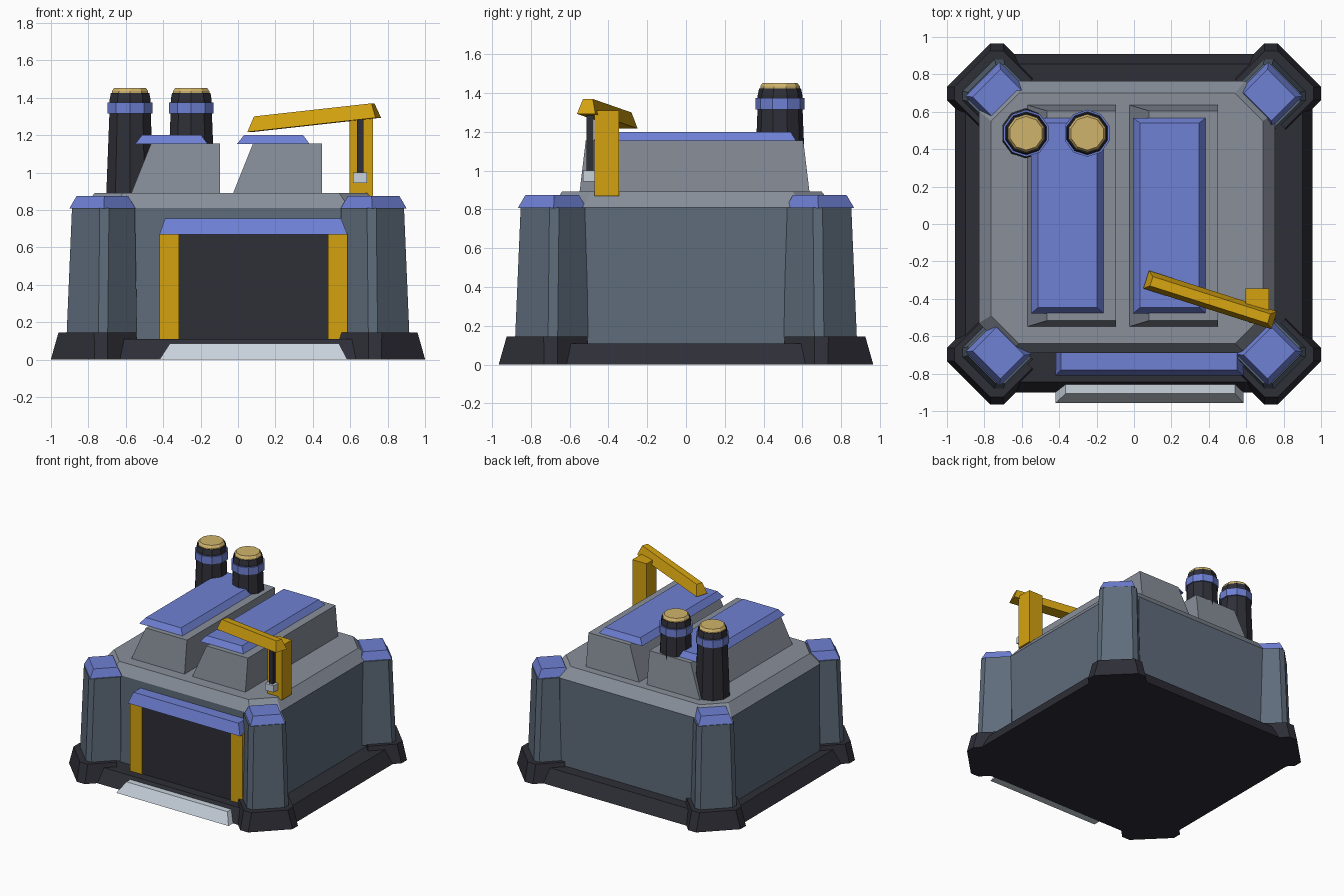
import bpy, bmesh, math
from mathutils import Matrix, Vector

if "Cube" in bpy.data.objects:
    bpy.data.objects.remove(bpy.data.objects["Cube"])


def mat(name, r, g, b):
    lin = lambda c: ((c / 255 + 0.055) / 1.055) ** 2.4 if c > 10 else c / 255 / 12.92
    m = bpy.data.materials.new(name)
    m.diffuse_color = (lin(r), lin(g), lin(b), 1)
    m.use_nodes = True
    m.node_tree.nodes["Principled BSDF"].inputs["Base Color"].default_value = m.diffuse_color
    return m


DARK = mat("charcoal", 46, 46, 55)
SLATE = mat("slate", 94, 108, 123)
GREY = mat("roof grey", 136, 143, 154)
BLUE = mat("trim blue", 110, 128, 212)
YELLOW = mat("safety yellow", 212, 162, 16)
LIGHT = mat("pale steel", 200, 210, 220)
GOLD = mat("vent gold", 208, 180, 108)


def loft(name, rings, material, matrix=Matrix()):
    """Closed solid through rings of points, all with the same count."""
    bm = bmesh.new()
    vs = [[bm.verts.new(matrix @ Vector(p)) for p in ring] for ring in rings]
    n = len(vs[0])
    bm.faces.new(vs[0])
    bm.faces.new(vs[-1])
    for a, b in zip(vs, vs[1:]):
        for i in range(n):
            j = (i + 1) % n
            bm.faces.new((a[i], a[j], b[j], b[i]))
    bmesh.ops.recalc_face_normals(bm, faces=bm.faces)
    me = bpy.data.meshes.new(name)
    bm.to_mesh(me)
    bm.free()
    me.materials.append(material)
    ob = bpy.data.objects.new(name, me)
    bpy.context.collection.objects.link(ob)
    return ob


def rect(x0, x1, y0, y1, z):
    return [(x0, y0, z), (x1, y0, z), (x1, y1, z), (x0, y1, z)]


def octagon(x0, x1, y0, y1, c, z):
    return [(x0 + c, y0, z), (x1 - c, y0, z), (x1, y0 + c, z), (x1, y1 - c, z),
            (x1 - c, y1, z), (x0 + c, y1, z), (x0, y1 - c, z), (x0, y0 + c, z)]


def pier_ring(outer, inner, w, c, z):
    """Rectangle with its two outward (+x) corners cut."""
    return [(-inner, -w, z), (outer - c, -w, z), (outer, -w + c, z),
            (outer, w - c, z), (outer - c, w, z), (-inner, w, z)]


def box(name, x0, x1, y0, y1, z0, z1, material):
    return loft(name, [rect(x0, x1, y0, y1, z0), rect(x0, x1, y0, y1, z1)], material)


# Base plinth, walls and bevelled roof
loft("plinth", [octagon(-.957, .955, -.9, .91, .2, 0),
                octagon(-.90, .90, -.845, .855, .2, .11)], DARK)
loft("walls", [octagon(-.83, .755, -.69, .765, .16, .06),
               octagon(-.83, .755, -.69, .765, .16, .81)], SLATE)
loft("roof", [octagon(-.83, .755, -.69, .765, .16, .81),
              octagon(-.765, .69, -.64, .70, .15, .892)], GREY)

# Diagonal corner piers with feet and caps
for sx, sy, label in ((1, 1, "back_right"), (-1, 1, "back_left"),
                      (-1, -1, "front_left"), (1, -1, "front_right")):
    m = Matrix.Translation((.725 * sx, .69 * sy, 0)) @ Matrix.Rotation(math.atan2(sy, sx), 4, 'Z')
    loft("foot_" + label, [pier_ring(.225, .07, .215, .05, 0),
                           pier_ring(.197, .07, .185, .05, .145)], DARK, m)
    loft("pier_" + label, [pier_ring(.15, .107, .155, .035, .14),
                           pier_ring(.125, .105, .14, .035, .81)], SLATE, m)
    loft("pier_cap_" + label, [rect(-.12, .12, -.13, .13, .808),
                               rect(-.09, .09, -.105, .105, .875)], BLUE, m)

# Garage door with posts, lintel and ramp
box("door_panel", -.32, .485, -.77, -.68, .10, .68, DARK)
for label, x in (("left", -.42), ("right", .48)):
    box("door_post_" + label, x, x + .105, -.78, -.68, .105, .675, YELLOW)
loft("door_lintel", [rect(-.42, .585, -.81, -.68, .67),
                     rect(-.39, .55, -.78, -.68, .755)], BLUE)
loft("ramp", [rect(-.42, .585, -.957, -.893, 0),
              rect(-.365, .54, -.907, -.852, .085)], LIGHT)

# Two roof housings, sloped on the left, with overhanging blue panels
for label, x in (("left", -.575), ("right", -.03)):
    loft("housing_" + label, [rect(x, x + .48, -.55, .638, .88),
                              rect(x + .11, x + .48, -.517, .605, 1.155)], GREY)
    loft("housing_panel_" + label, [rect(x + .025, x + .413, -.478, .568, 1.153),
                                    rect(x + .062, x + .378, -.447, .54, 1.2)], BLUE)


# Exhaust stacks
def stack_part(name, cx, steps, material):
    n = 10
    rings = [[(cx + r * math.cos(2 * math.pi * (i + .5) / n),
               .485 + r * math.sin(2 * math.pi * (i + .5) / n), z) for i in range(n)]
             for r, z in steps]
    loft(name, rings, material)


for label, x in (("left", -.577), ("right", -.25)):
    stack_part("stack_" + label, x, [(.134, .88), (.116, 1.32), (.115, 1.39), (.108, 1.425)], DARK)
    stack_part("stack_band_" + label, x, [(.126, 1.315), (.126, 1.375)], BLUE)
    stack_part("stack_vent_" + label, x, [(.102, 1.42), (.102, 1.435), (.09, 1.452)], GOLD)

# Crane: column, tapered arm, cable and hook
box("crane_column", .595, .723, -.472, -.345, .87, 1.31, YELLOW)
a, b = Vector((.065, -.297, 1.217)), Vector((.75, -.515, 1.293))
along = (b - a).normalized()
side = Vector((0, 0, 1)).cross(along).normalized()
up = Vector((0, 0, 1))


def arm_ring(inset, w, h):
    p, q = a + along * inset + up * h, b - along * inset + up * h
    return [p - side * w, q - side * w, q + side * w, p + side * w]


loft("crane_arm", [arm_ring(0, .05, 0), arm_ring(.03, .026, .08)], YELLOW)
box("crane_cable", .635, .671, -.512, -.476, .99, 1.3, DARK)
box("crane_hook", .615, .69, -.53, -.462, .945, 1.0, LIGHT)
